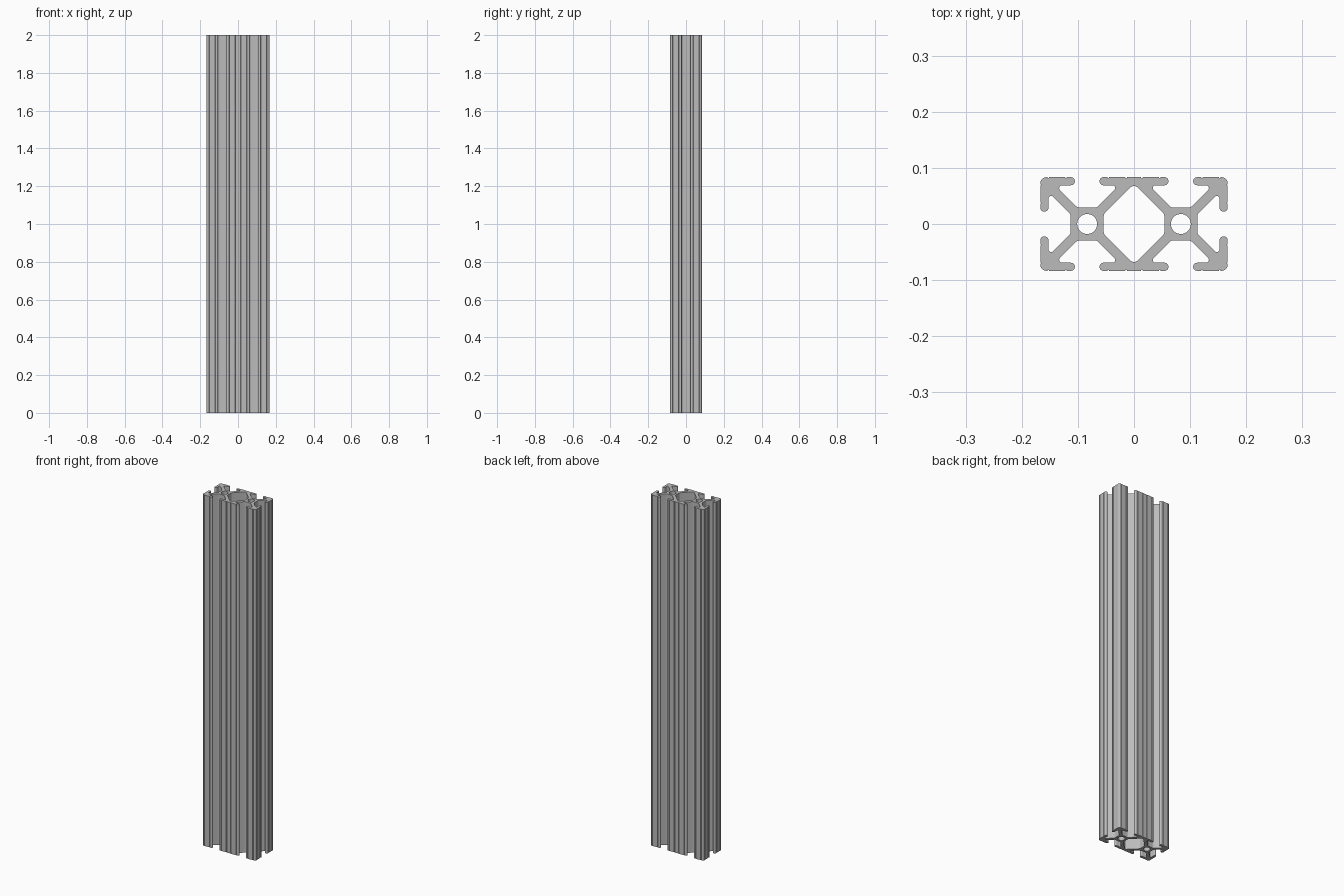
import bpy
import bmesh
import math
from mathutils import Vector

cube = bpy.data.objects.get("Cube")
if cube:
    bpy.data.objects.remove(cube, do_unlink=True)

CELL = 0.0835     # half width of one square cell
HUB = 0.0295      # half width of the hub around each bore
ARM = 0.0175      # where a diagonal arm leaves the hub side
LIP = 0.069       # inner face of the slot lips
SLOT = 0.022      # half width of the slot mouth
LENGTH = 2.0


def groove(x):
    """Shallow V groove in the outer face."""
    return [(x - 0.0017, CELL, 0), (x, CELL - 0.003, 0), (x + 0.0017, CELL, 0)]


def fillet(corners, steps=6):
    """Round each (x, y, radius) corner of a closed outline."""
    out = []
    for i, (x, y, r) in enumerate(corners):
        p = Vector((x, y))
        if r == 0:
            out.append(p)
            continue
        a = (Vector(corners[i - 1][:2]) - p).normalized()
        b = (Vector(corners[(i + 1) % len(corners)][:2]) - p).normalized()
        half = a.angle(b) / 2
        centre = p + (a + b).normalized() * r / math.sin(half)
        start = p + a * r / math.tan(half) - centre
        end = p + b * r / math.tan(half) - centre
        sweep = start.angle_signed(end)
        for k in range(steps + 1):
            t = -sweep * k / steps
            c, s = math.cos(t), math.sin(t)
            out.append(centre + Vector((start.x * c - start.y * s,
                                        start.x * s + start.y * c)))
    return out


def four_way(quarter):
    """Mirror a clockwise first-quadrant run into a closed outline."""
    right = quarter + [(x, -y, r) for x, y, r in reversed(quarter)]
    return right + [(-x, -y, r) for x, y, r in right]


# One eighth of a cell: hub, arm, pocket, rounded lip, grooved outer face
eighth = [(ARM, HUB, 0.009), (LIP - HUB + ARM, LIP, 0.005),
          (SLOT, LIP, 0.007), (SLOT, CELL, 0.007)]
eighth += groove(0.0375) + groove(0.0695)
corner = [(CELL, CELL, 0.011)]

# Outer quarter: inner lip, slot, outer lip, corner, side lip
local = [(-x, y, r) for x, y, r in reversed(eighth)] + eighth + corner
local += [(y, x, r) for x, y, r in reversed(eighth)]
outer = fillet(four_way([(x + CELL, y, r) for x, y, r in local]))

# Central cavity and the two round bores
side = CELL - HUB
peak = side + ARM
cavity = fillet([(0, peak, 0.009), (side, ARM, 0.009), (side, -ARM, 0.009),
                 (0, -peak, 0.009), (-side, -ARM, 0.009), (-side, ARM, 0.009)])
bores = [[Vector((cx + 0.0178 * math.cos(math.tau * k / 32),
                  0.0178 * math.sin(math.tau * k / 32))) for k in range(32)]
         for cx in (-CELL, CELL)]

# Extrude the section along its length
curve = bpy.data.curves.new("slotted_rail_section", 'CURVE')
curve.dimensions = '2D'
curve.fill_mode = 'BOTH'
curve.extrude = LENGTH / 2
for loop in [outer, cavity] + bores:
    spline = curve.splines.new('POLY')
    spline.points.add(len(loop) - 1)
    for point, v in zip(spline.points, loop):
        point.co = (v.x, v.y, 0, 1)
    spline.use_cyclic_u = True
section = bpy.data.objects.new("section", curve)
bpy.context.collection.objects.link(section)
mesh = bpy.data.meshes.new_from_object(
    section.evaluated_get(bpy.context.evaluated_depsgraph_get()))
bpy.data.objects.remove(section, do_unlink=True)

# Weld caps to walls and stand the rail on the ground
bm = bmesh.new()
bm.from_mesh(mesh)
bmesh.ops.remove_doubles(bm, verts=bm.verts, dist=0.00005)
bmesh.ops.translate(bm, verts=bm.verts, vec=(0, 0, LENGTH / 2))
bmesh.ops.recalc_face_normals(bm, faces=bm.faces)
bm.to_mesh(mesh)
bm.free()

# Aluminium colour
metal = bpy.data.materials.new("aluminium_grey")
metal.use_nodes = True
colour = (0.5, 0.5, 0.5, 1)
metal.diffuse_color = colour
metal.node_tree.nodes["Principled BSDF"].inputs["Base Color"].default_value = colour
mesh.materials.clear()
mesh.materials.append(metal)

rail = bpy.data.objects.new("slotted_rail", mesh)
bpy.context.collection.objects.link(rail)
bpy.context.view_layer.objects.active = rail
rail.select_set(True)
bpy.ops.object.shade_smooth_by_angle(angle=math.radians(30))
